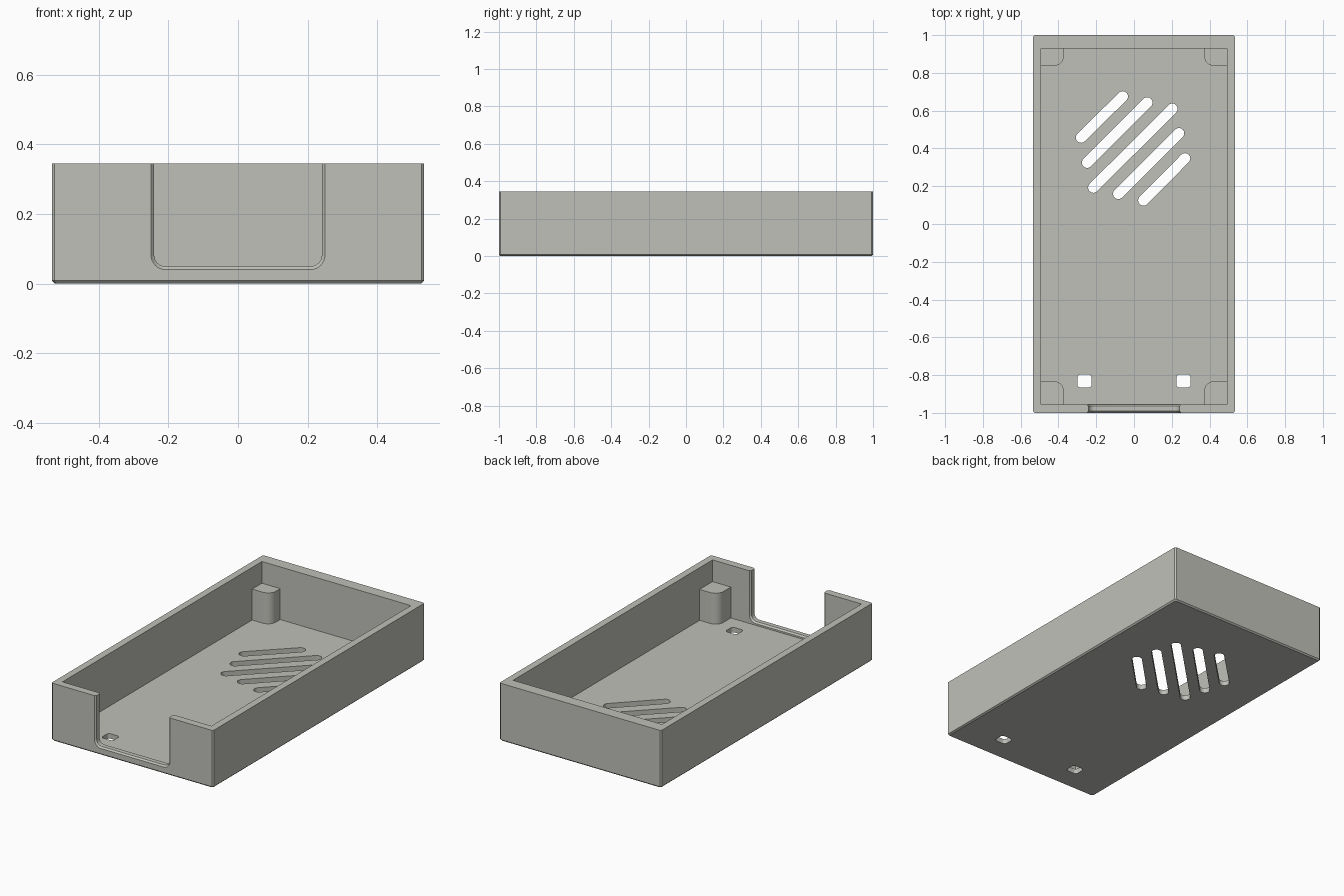
import bpy, bmesh, math
from mathutils import Vector

if "Cube" in bpy.data.objects:
    bpy.data.objects.remove(bpy.data.objects["Cube"])

grey = bpy.data.materials.new("warm grey plastic")
grey.diffuse_color = (0.53, 0.53, 0.49, 1)
grey.use_nodes = True
grey.node_tree.nodes["Principled BSDF"].inputs["Base Color"].default_value = grey.diffuse_color

FLOOR, TOP, POST_TOP = 0.03, 0.345, 0.215


def loft(name, loops):
    """Closed solid through a list of loops with equal point counts."""
    bm = bmesh.new()
    rings = [[bm.verts.new(p) for p in loop] for loop in loops]
    n = len(rings[0])
    for a, b in zip(rings, rings[1:]):
        for i in range(n):
            j = (i + 1) % n
            bm.faces.new((a[i], a[j], b[j], b[i]))
    bm.faces.new(rings[0])
    bm.faces.new(rings[-1])
    bmesh.ops.recalc_face_normals(bm, faces=bm.faces[:])
    mesh = bpy.data.meshes.new(name)
    bm.to_mesh(mesh)
    bm.free()
    mesh.materials.append(grey)
    ob = bpy.data.objects.new(name, mesh)
    bpy.context.collection.objects.link(ob)
    return ob


def rounded(x0, x1, y0, y1, radii, seg=8):
    """Rounded rectangle; radii in order right-top, left-top, left-bottom, right-bottom."""
    pts = []
    corners = ((x1, y1, -1, -1), (x0, y1, 1, -1), (x0, y0, 1, 1), (x1, y0, -1, 1))
    for k, ((x, y, sx, sy), r) in enumerate(zip(corners, radii)):
        if r == 0:
            pts.append((x, y))
            continue
        for i in range(seg + 1):
            a = math.pi / 2 * (k + i / seg)
            pts.append((x + sx * r + r * math.cos(a), y + sy * r + r * math.sin(a)))
    return pts


def prism(name, pts, z0, z1):
    return loft(name, [[(x, y, z) for x, y in pts] for z in (z0, z1)])


def smooth(ob):
    bpy.ops.object.select_all(action='DESELECT')
    ob.select_set(True)
    bpy.context.view_layer.objects.active = ob
    bpy.ops.object.shade_smooth_by_angle(angle=math.radians(30))


# Outer shell with bevelled upright and bottom edges
def outline(inset, z):
    w, d = 0.535 - inset, 1.0 - inset
    return [(x, y, z) for x, y in rounded(-w, w, -d, d, [0.008] * 4, 1)]


tray = loft("tray", [outline(0.008, 0), outline(0, 0.008), outline(0, TOP)])

# Cavity
cutters = [prism("cavity_cutter", rounded(-0.493, 0.493, -0.955, 0.93, [0] * 4), FLOOR, 0.5)]

# Front opening with a bevel on both wall faces
def opening(y, inset):
    w = 0.25 - inset
    return [(x, y, z) for x, z in rounded(-w, w, 0.04 + inset, 0.5, [0, 0, 0.042 - inset, 0.042 - inset])]


cutters.append(loft("opening_cutter", [opening(y, i) for y, i in (
    (-1.05, 0), (-1.0, 0), (-0.991, 0.009), (-0.964, 0.009), (-0.955, 0), (-0.94, 0))]))

# Diagonal speaker slots
SLOTS = [(-0.28, 0.458, -0.06, 0.675), (-0.248, 0.325, 0.07, 0.643),
         (-0.215, 0.193, 0.203, 0.61), (-0.083, 0.16, 0.238, 0.48),
         (0.05, 0.125, 0.27, 0.347)]
for x0, y0, x1, y1 in SLOTS:
    ang = math.atan2(y1 - y0, x1 - x0)
    pts = []
    for cx, cy, start in ((x1, y1, ang - math.pi / 2), (x0, y0, ang + math.pi / 2)):
        for i in range(13):
            a = start + math.pi * i / 12
            pts.append((cx + 0.028 * math.cos(a), cy + 0.028 * math.sin(a)))
    cutters.append(prism("slot_cutter", pts, -0.1, 0.1))

# Small square holes near the front
for cx in (-0.262, 0.262):
    cutters.append(prism("hole_cutter", rounded(cx - 0.038, cx + 0.038, -0.866, -0.797, [0.018] * 4, 6), -0.1, 0.1))

for c in cutters:
    m = tray.modifiers.new("cut", 'BOOLEAN')
    m.operation, m.solver, m.object = 'DIFFERENCE', 'EXACT', c
bpy.context.view_layer.update()
cut_mesh = bpy.data.meshes.new_from_object(tray.evaluated_get(bpy.context.evaluated_depsgraph_get()))
tray.modifiers.clear()
tray.data = cut_mesh
for c in cutters:
    bpy.data.objects.remove(c)
smooth(tray)

# Corner posts, rounded towards the middle, sunk slightly into floor and walls
for side in (-1, 1):
    for label, y_wall, y_in in (("back", 0.935, 0.838), ("front", -0.96, -0.833)):
        xs = sorted((side * 0.498, side * 0.372))
        ys = sorted((y_wall, y_in))
        inner = {(-1, "back"): 3, (1, "back"): 2, (-1, "front"): 0, (1, "front"): 1}[side, label]
        radii = [0.05 if k == inner else 0 for k in range(4)]
        post = prism(f"{label}_{'right' if side > 0 else 'left'}_post",
                     rounded(*xs, *ys, radii), FLOOR - 0.005, POST_TOP)
        smooth(post)
